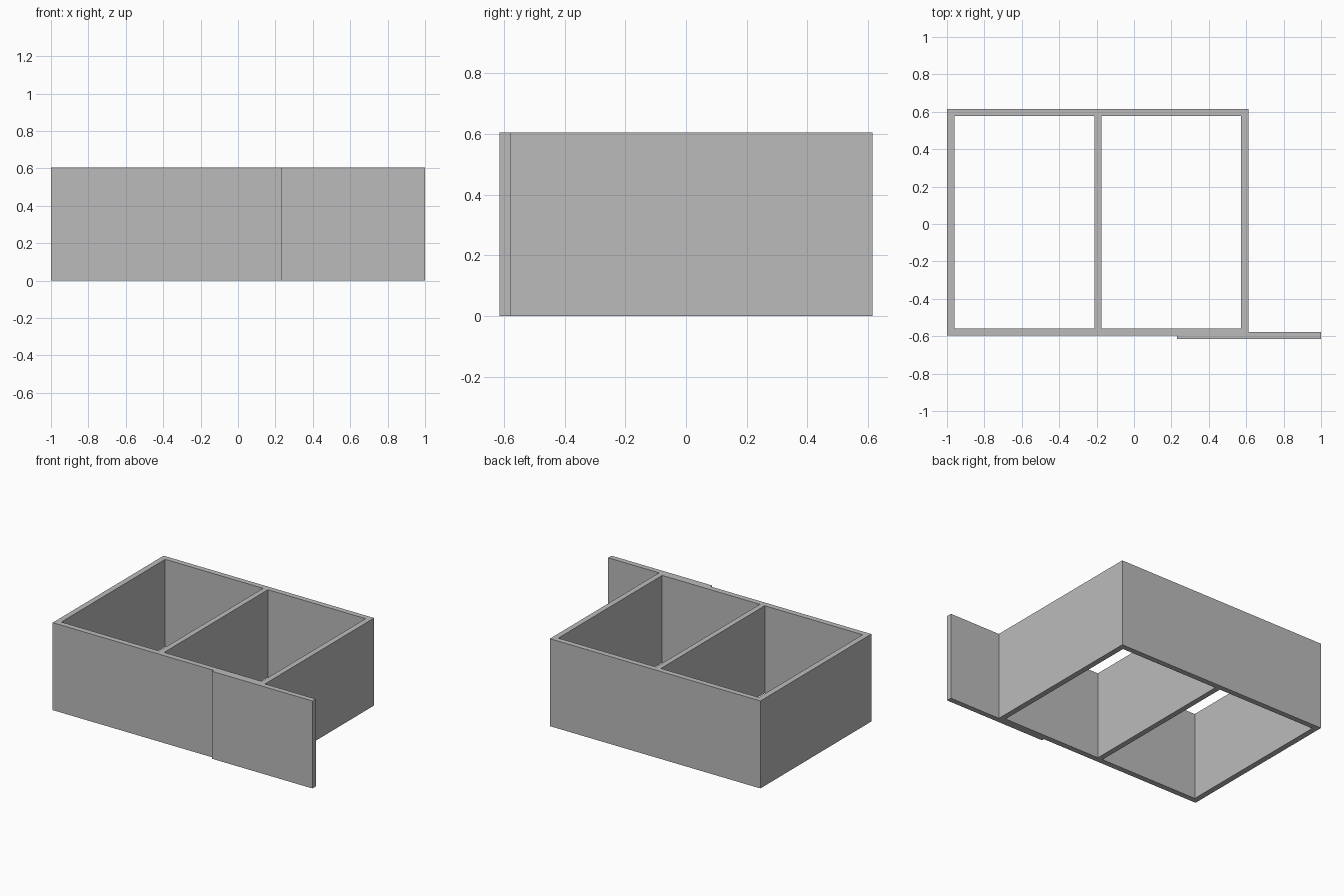
import bpy, bmesh

if "Cube" in bpy.data.objects:
    bpy.data.objects.remove(bpy.data.objects["Cube"])

HEIGHT = 0.605

grey = bpy.data.materials.new("plain grey")
grey.diffuse_color = (0.5, 0.5, 0.5, 1)
grey.use_nodes = True
grey.node_tree.nodes["Principled BSDF"].inputs["Base Color"].default_value = grey.diffuse_color


def rect(x0, x1, y0, y1):
    return [(x0, y0), (x1, y0), (x1, y1), (x0, y1)]


def extruded_plan(name, loops, height):
    """Extrude a filled plan (first loop outside, others holes) up from z = 0."""
    curve = bpy.data.curves.new(name + "_plan", 'CURVE')
    curve.dimensions = '2D'
    curve.fill_mode = 'BOTH'
    curve.extrude = height / 2
    for loop in loops:
        spline = curve.splines.new('POLY')
        spline.points.add(len(loop) - 1)
        for point, (x, y) in zip(spline.points, loop):
            point.co = (x, y, 0, 1)
        spline.use_cyclic_u = True
    temp = bpy.data.objects.new(name + "_plan", curve)
    bpy.context.collection.objects.link(temp)
    bpy.context.view_layer.update()
    mesh = bpy.data.meshes.new_from_object(
        temp.evaluated_get(bpy.context.evaluated_depsgraph_get()))
    bpy.data.objects.remove(temp)

    # Weld caps to walls and make the solid clean
    bm = bmesh.new()
    bm.from_mesh(mesh)
    bmesh.ops.remove_doubles(bm, verts=bm.verts, dist=1e-4)
    bmesh.ops.translate(bm, verts=bm.verts, vec=(0, 0, height / 2))
    bmesh.ops.recalc_face_normals(bm, faces=bm.faces)
    for face in bm.faces:
        face.smooth = False
        face.material_index = 0
    bm.to_mesh(mesh)
    bm.free()
    mesh.materials.clear()
    mesh.materials.append(grey)
    obj = bpy.data.objects.new(name, mesh)
    bpy.context.collection.objects.link(obj)
    return obj


# Outer walls, with the offset panel running past the front right corner
outline = [(-1, -0.597), (0.23, -0.597), (0.23, -0.615), (1, -0.615),
           (1, -0.578), (0.611, -0.578), (0.611, 0.615), (-1, 0.615)]

# Two open compartments either side of the dividing wall
left_bay = rect(-0.961, -0.212, -0.558, 0.577)
right_bay = rect(-0.175, 0.573, -0.558, 0.577)

extruded_plan("divided_walls_with_side_panel", [outline, left_bay, right_bay], HEIGHT)
